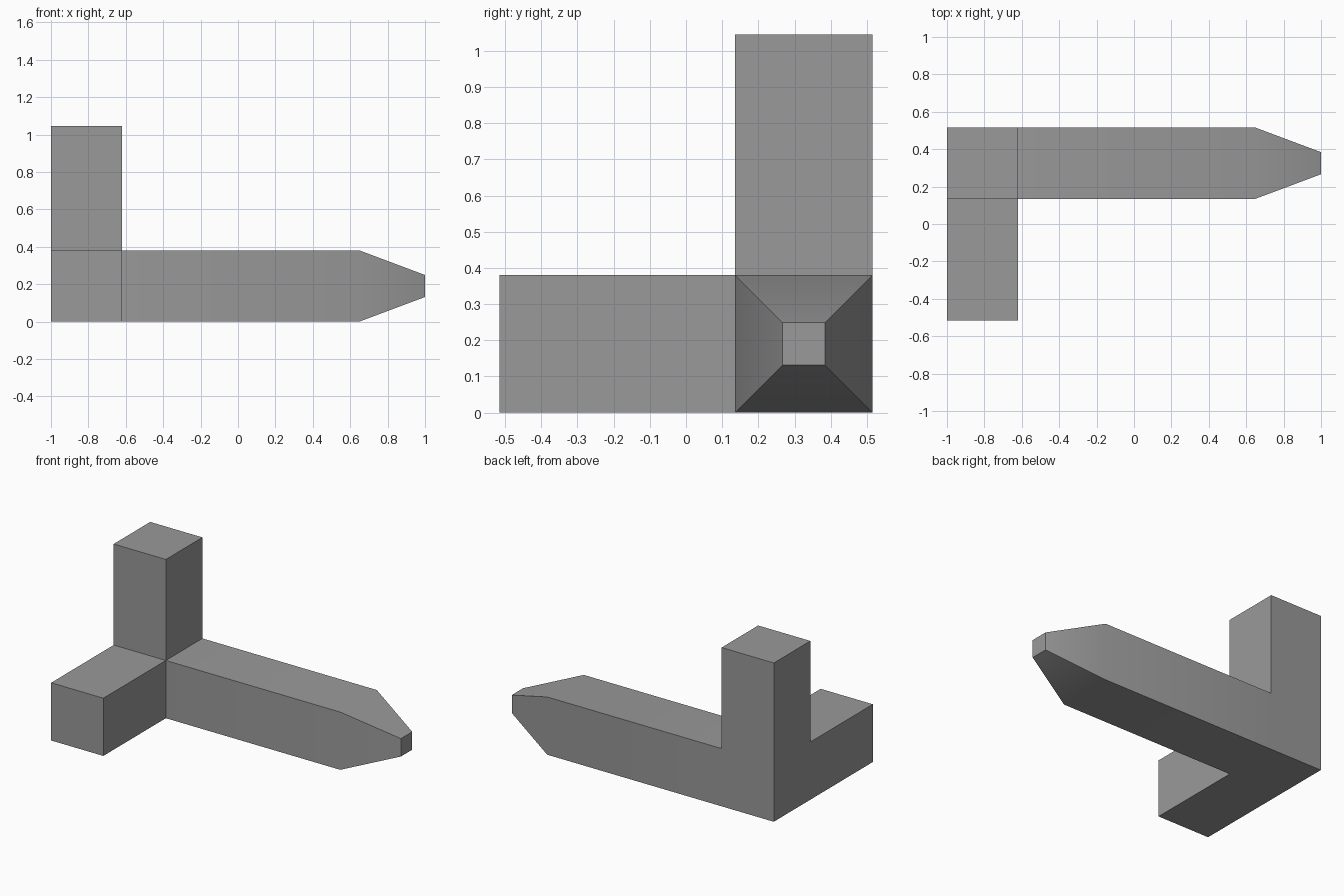
import bpy, bmesh, math
from mathutils import Vector, Matrix

old = bpy.data.objects.get("Cube")
if old:
    bpy.data.objects.remove(old, do_unlink=True)

WIDTH = 0.38        # square section of every arm
ARM = 0.655         # length of the two short arms
SHAFT = 1.27        # straight run of the long arm
TAPER = 0.35        # tapered end of the long arm
TIP_SCALE = 0.31    # tip width relative to the shaft

grey = bpy.data.materials.new("mid grey")
grey.use_nodes = True
grey.diffuse_color = (0.32, 0.32, 0.32, 1)
grey.node_tree.nodes["Principled BSDF"].inputs["Base Color"].default_value = grey.diffuse_color


def face_towards(bm, direction):
    """Outermost face looking along a direction."""
    facing = [f for f in bm.faces if f.normal.dot(direction) > 0.99]
    return max(facing, key=lambda f: f.calc_center_median().dot(direction))


def grow(bm, direction, length, scale=1.0):
    """Extrude the outermost face along a direction, scaling its end."""
    direction = Vector(direction)
    face = face_towards(bm, direction)
    new = bmesh.ops.extrude_discrete_faces(bm, faces=[face])["faces"][0]
    bmesh.ops.translate(bm, verts=new.verts, vec=direction * length)
    centre = new.calc_center_median()
    bmesh.ops.scale(bm, verts=new.verts, vec=(scale,) * 3,
                    space=Matrix.Translation(-centre))
    bm.normal_update()


# Corner block where the three arms meet
bm = bmesh.new()
bmesh.ops.create_cube(bm, size=WIDTH)
bmesh.ops.translate(bm, verts=bm.verts,
                    vec=(-1 + WIDTH / 2, 0.515 - WIDTH / 2, WIDTH / 2))
bm.normal_update()

# Upright post, forward arm, then the long arm with its tapered tip
grow(bm, (0, 0, 1), ARM + 0.01)
grow(bm, (0, -1, 0), ARM - 0.005)
grow(bm, (1, 0, 0), SHAFT)
grow(bm, (1, 0, 0), TAPER, TIP_SCALE)

mesh = bpy.data.meshes.new("three_arm_bracket")
bm.to_mesh(mesh)
bm.free()
mesh.materials.append(grey)
bracket = bpy.data.objects.new("three_arm_bracket", mesh)
bpy.context.collection.objects.link(bracket)

# Soft shading across the taper, crisp square corners
bpy.ops.object.select_all(action='DESELECT')
bracket.select_set(True)
bpy.context.view_layer.objects.active = bracket
bpy.ops.object.shade_smooth_by_angle(angle=math.radians(30))
